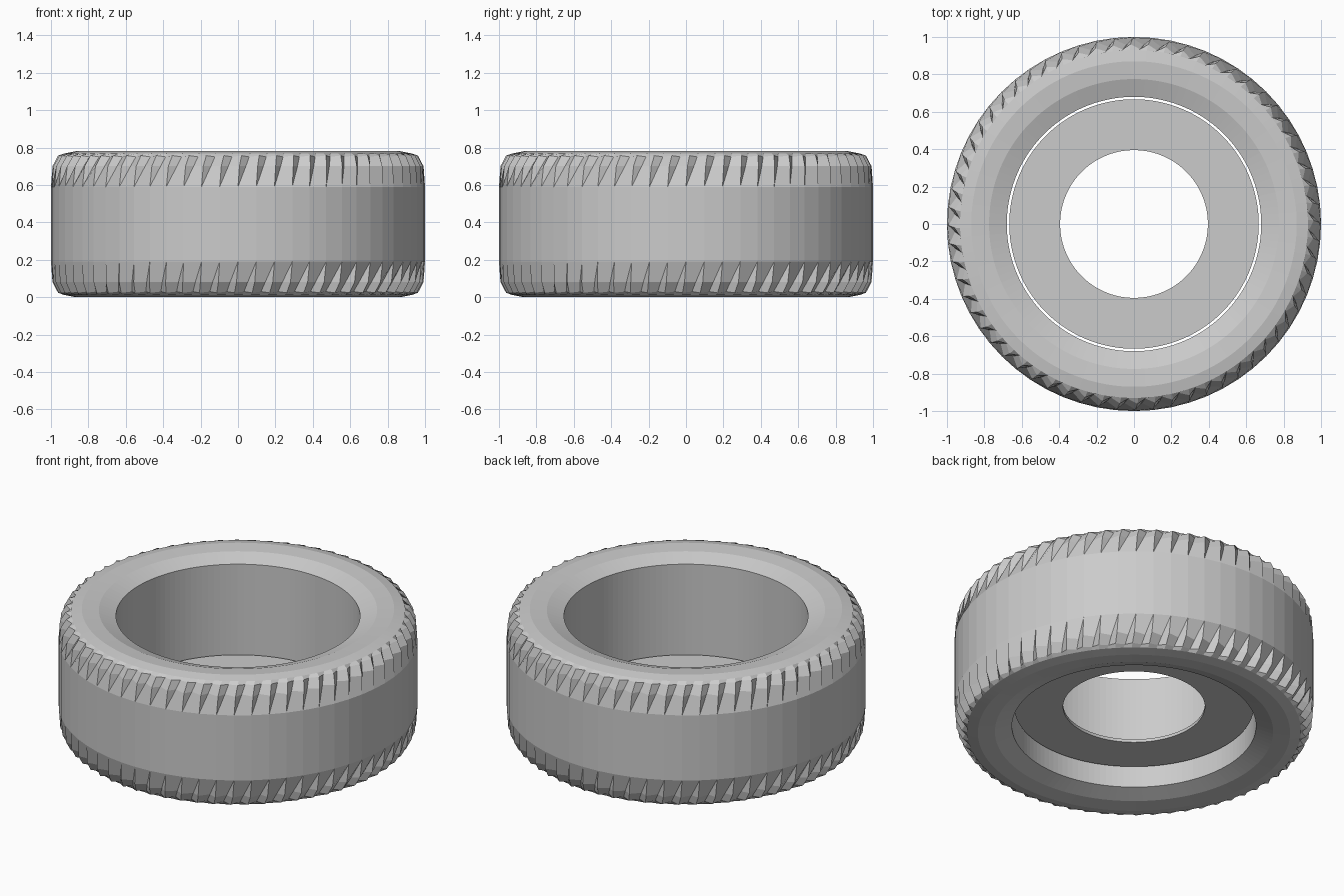
import bpy, bmesh
from math import cos, sin, pi
from mathutils import Matrix

cube = bpy.data.objects.get("Cube")
if cube:
    bpy.data.objects.remove(cube, do_unlink=True)

HEIGHT = 0.78
TEETH = 64
MID = HEIGHT / 2

grey = bpy.data.materials.new("plain_grey")
grey.use_nodes = True
colour = (0.6, 0.6, 0.6, 1)
grey.diffuse_color = colour
grey.node_tree.nodes["Principled BSDF"].inputs["Base Color"].default_value = colour


def ring(bm, ridge, valley):
    """Alternate two points (radius, height, shift in pitches) around the axis."""
    verts = []
    for i in range(TEETH):
        for r, z, shift in (ridge, valley):
            a = (i + shift) * 2 * pi / TEETH
            verts.append(bm.verts.new((r * cos(a), r * sin(a), z - MID)))
    return verts


def even(r, z):
    return (r, z, 0.25), (r, z, 0.75)


def bridge(bm, a, b):
    n = len(a)
    for i in range(n):
        j = (i + 1) % n
        bm.faces.new((a[i], a[j], b[j], b[i]))


def finish(bm, name, z):
    bmesh.ops.remove_doubles(bm, verts=bm.verts, dist=0.0005)
    bmesh.ops.recalc_face_normals(bm, faces=bm.faces)
    mesh = bpy.data.meshes.new(name)
    bm.to_mesh(mesh)
    bm.free()
    mesh.materials.append(grey)
    obj = bpy.data.objects.new(name, mesh)
    obj.location.z = z
    bpy.context.collection.objects.link(obj)


# Upper half of the tyre: tread, saw-toothed shoulder, dished sidewall, bore
tread = (1, MID, 0), (1, MID, 0)
tread_edge = (1, 0.59, 0), (1, 0.59, 0)
tooth_side = (0.992, 0.70, 0.08), (0.958, 0.70, 0.45)
tooth_top = (0.962, 0.757, 0.2), (0.935, 0.75, 0.65)
profile = [tread, tread_edge, tooth_side, tooth_top,
           even(0.93, 0.768), even(0.87, 0.78), even(0.775, 0.772),
           even(0.68, 0.737), even(0.68, MID)]
bm = bmesh.new()
rings = [ring(bm, *p) for p in profile]
for lower, upper in zip(rings, rings[1:]):
    bridge(bm, lower, upper)

# Lower half is the same piece turned over
copy = bmesh.ops.duplicate(bm, geom=bm.verts[:] + bm.edges[:] + bm.faces[:])
turned = [v for v in copy["geom"] if isinstance(v, bmesh.types.BMVert)]
bmesh.ops.rotate(bm, verts=turned, cent=(0, 0, 0), matrix=Matrix.Rotation(pi, 3, "X"))
finish(bm, "tyre", MID)

# Thin loose disc with a central hole, low inside the bore
bm = bmesh.new()
section = [(0.395, 0.167), (0.667, 0.167), (0.667, 0.186), (0.395, 0.186)]
rings = [ring(bm, *even(r, z)) for r, z in section]
for k in range(4):
    bridge(bm, rings[k], rings[(k + 1) % 4])
finish(bm, "inner_disc", MID)
